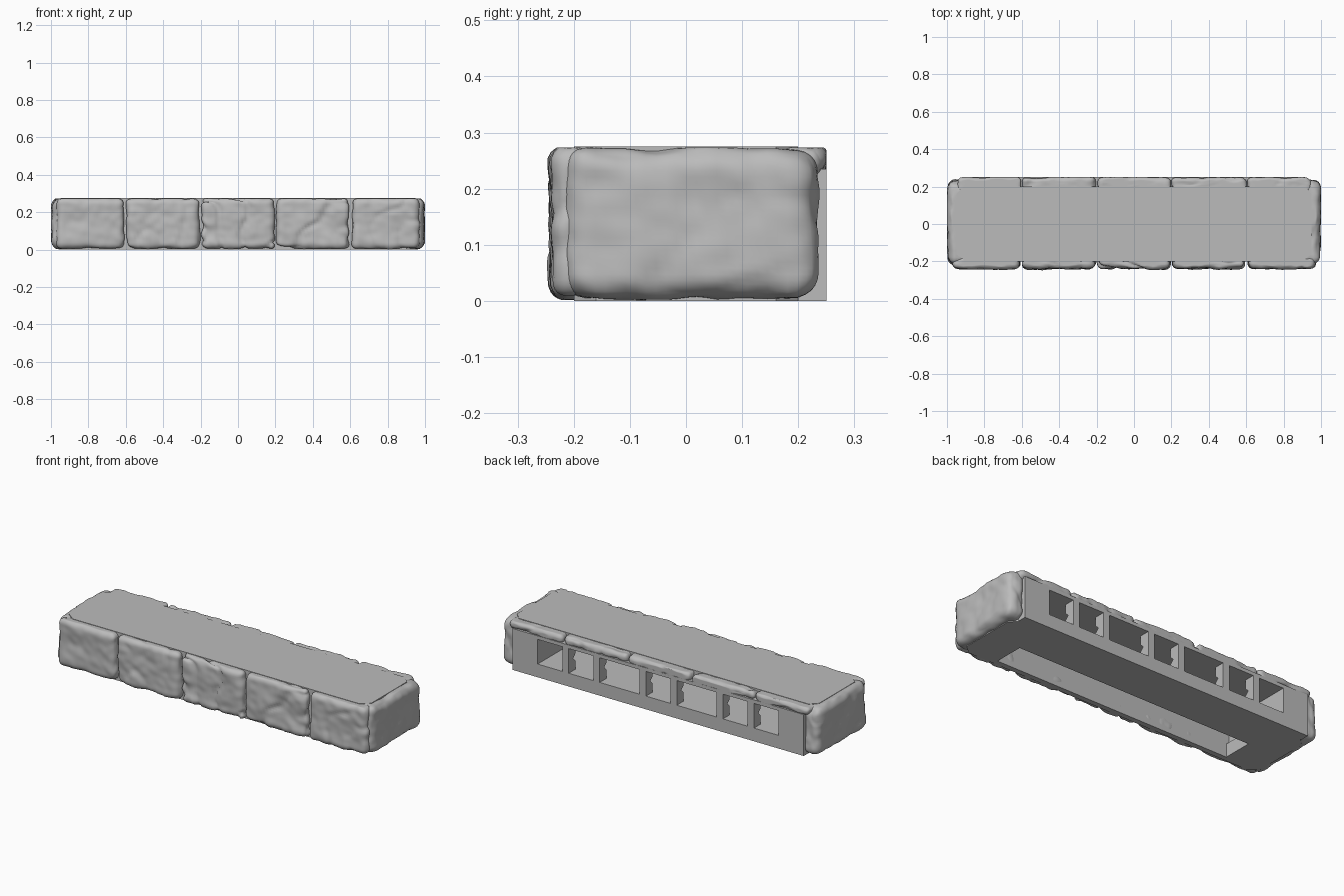
import bpy
import bmesh
from mathutils import Vector, noise

if "Cube" in bpy.data.objects:
    bpy.data.objects.remove(bpy.data.objects["Cube"])

GREY = (0.5, 0.5, 0.5, 1)
stone_grey = bpy.data.materials.new("stone_grey")
stone_grey.use_nodes = True
stone_grey.diffuse_color = GREY
stone_grey.node_tree.nodes["Principled BSDF"].inputs["Base Color"].default_value = GREY

TOP = 0.275


def finish(name, bm, smooth=False):
    bmesh.ops.recalc_face_normals(bm, faces=bm.faces)
    mesh = bpy.data.meshes.new(name)
    bm.to_mesh(mesh)
    bm.free()
    mesh.materials.append(stone_grey)
    for poly in mesh.polygons:
        poly.use_smooth = smooth
    obj = bpy.data.objects.new(name, mesh)
    bpy.context.collection.objects.link(obj)
    return obj


def prism(name, outline, offset):
    """Extrude a closed outline of points along an offset."""
    bm = bmesh.new()
    face = bm.faces.new([bm.verts.new(p) for p in outline])
    top = bmesh.ops.extrude_face_region(bm, geom=[face])["geom"]
    moved = [v for v in top if isinstance(v, bmesh.types.BMVert)]
    bmesh.ops.translate(bm, verts=moved, vec=offset)
    return finish(name, bm)


def box(name, x0, x1, y0, y1, z0, z1):
    outline = [(x0, y0, z0), (x1, y0, z0), (x1, y1, z0), (x0, y1, z0)]
    return prism(name, outline, (0, 0, z1 - z0))


def stone(name, lo, hi, seed, cracks=0.0, radius=0.03, cuts=24):
    """Rounded block with a rough, weathered surface."""
    lo, hi = Vector(lo), Vector(hi)
    mid, half = (lo + hi) / 2, (hi - lo) / 2
    radius = min(radius, min(half) * 0.95)
    bm = bmesh.new()
    bmesh.ops.create_cube(bm, size=2)
    bmesh.ops.subdivide_edges(bm, edges=bm.edges, cuts=cuts, use_grid_fill=True)
    shift = Vector((seed * 3.7, seed * 1.3, seed * 2.1))
    for v in bm.verts:
        p = Vector([v.co[i] * half[i] for i in range(3)])
        inner = Vector([max(-half[i] + radius, min(half[i] - radius, p[i])) for i in range(3)])
        normal = (p - inner).normalized()
        p = mid + inner + normal * radius
        bump = 0.008 * noise.noise(p * 9 + shift) + 0.005 * noise.noise(p * 24 + shift)
        ridge = max(0, 1 - abs(noise.noise(p * 5 - shift)) * 9)
        p += normal * (bump - cracks * ridge)
        p.y = min(p.y, 0.25)
        p.x = max(-1, min(1, p.x))
        p.z = max(0.002, min(TOP - 0.002, p.z))
        v.co = p
    return finish(name, bm, True)


# Flat-topped core with chamfered corners, and the plate along the back
quarter = [(0.90, -0.20), (0.95, -0.16), (0.95, 0.16), (0.91, 0.20)]
outline = [(x, y, 0) for x, y in quarter] + [(-x, y, 0) for x, y in reversed(quarter)]
core = prism("core", outline, (0, 0, TOP))
back_plate = box("back_plate", -0.915, 0.915, 0.2, 0.25, 0, 0.235)

# Hollow that opens to the back and through the underside
END = 0.757
hollow = box("hollow_cutter", -END, END, -0.17, 0.3, 0.075, 0.215)
slot = box("slot_cutter", -0.74, 0.74, -0.17, 0.0, -0.05, 0.15)
for cutter in (hollow, slot):
    cutter.hide_render = True
    cutter.hide_viewport = True
    cutter.display_type = "WIRE"
for part, cutters in ((core, (hollow, slot)), (back_plate, (hollow,))):
    for cutter in cutters:
        cut = part.modifiers.new(cutter.name, "BOOLEAN")
        cut.operation = "DIFFERENCE"
        cut.solver = "EXACT"
        cut.object = cutter

# Notched posts between the back openings
notch = [(0.25, 0.075), (0.25, 0.215), (0.19, 0.215), (0.19, 0.165),
         (0.21, 0.145), (0.19, 0.125), (0.19, 0.075)]
for x in (0.097, 0.387, 0.582):
    for side, s in (("left", 1), ("right", -1)):
        prism(f"back_post_{side}", [(s * x - 0.02, y, z) for y, z in notch], (0.04, 0, 0))

# Five facing stones along the front, with a matching course above the back plate
JOINTS = (-0.975, -0.603, -0.2, 0.2, 0.603, 0.975)
CRACKS = (0.003, 0.006, 0.014, 0.011, 0.005)
for i, (a, b) in enumerate(zip(JOINTS, JOINTS[1:])):
    stone("front_stone", (a + 0.005, -0.24, 0.006), (b - 0.005, -0.174, TOP), i + 1, CRACKS[i])
    a, b = max(a, -0.95), min(b, 0.95)
    stone("back_cap_stone", (a + 0.004, 0.17, 0.222), (b - 0.004, 0.25, TOP), i + 11, 0.006)

# One large stone closing each end
for side, s in (("left", 1), ("right", -1)):
    xs = sorted((s * 0.89, s * 0.997))
    stone(f"{side}_end_stone", (xs[0], -0.215, 0.004), (xs[1], 0.235, TOP), 21 + s, 0.003, 0.045)
